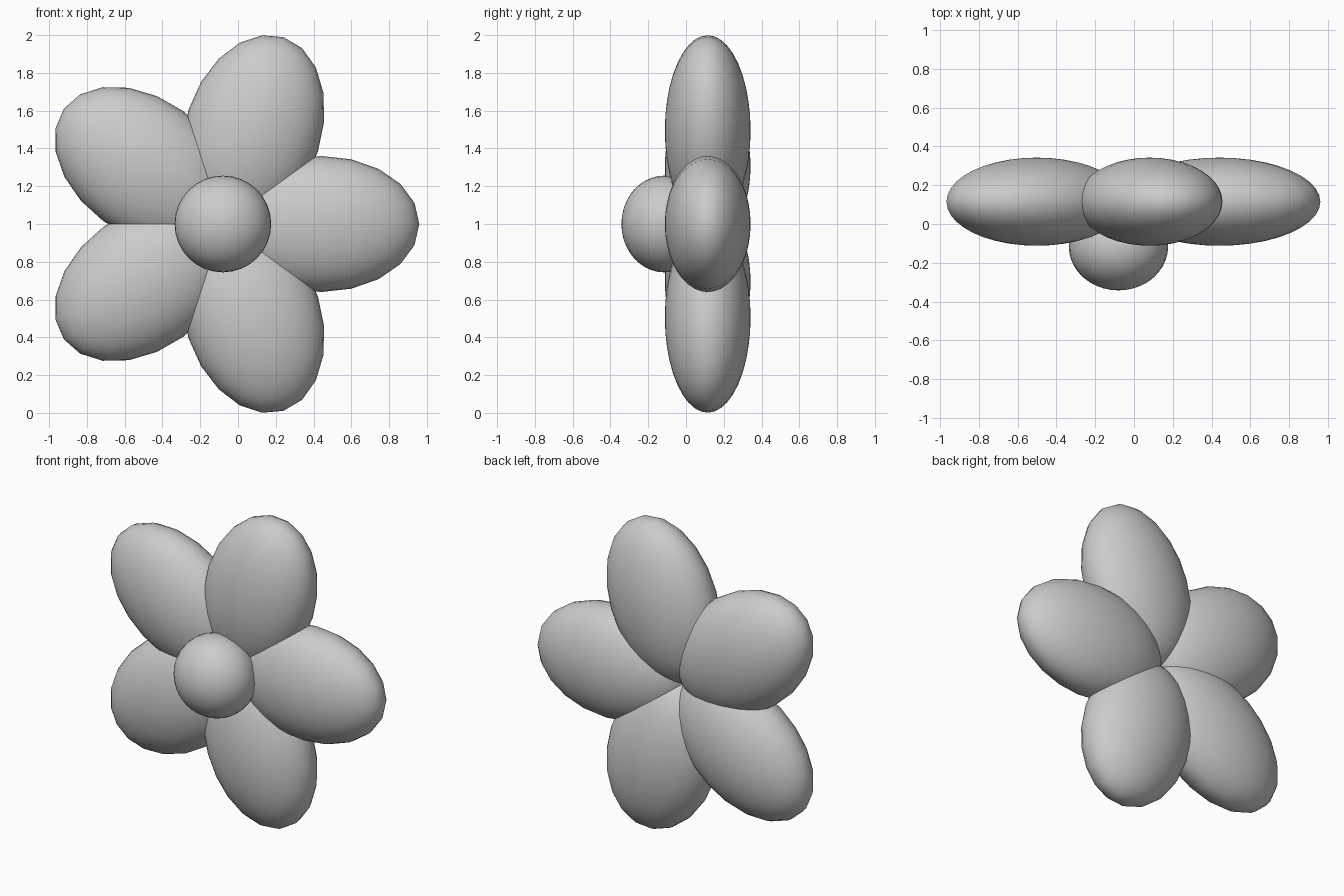
import bpy
import math

if "Cube" in bpy.data.objects:
    bpy.data.objects.remove(bpy.data.objects["Cube"])

# Single flat colour
grey = bpy.data.materials.new("light grey")
grey.diffuse_color = (0.6, 0.6, 0.6, 1.0)
grey.use_nodes = True
grey.node_tree.nodes["Principled BSDF"].inputs["Base Color"].default_value = grey.diffuse_color

HUB_X, HUB_Z = -0.08, 1.0   # middle of the flower
PETALS = 5
LENGTH, WIDTH, DEPTH = 0.52, 0.36, 0.227   # petal half sizes


def ellipsoid(name, centre, radii, turn, segments, rings):
    """Smooth ellipsoid with its poles facing front and back, turned about y."""
    bpy.ops.mesh.primitive_uv_sphere_add(segments=segments, ring_count=rings, radius=1)
    obj = bpy.context.object
    obj.name = name
    # Stand the poles along y, then stretch
    for v in obj.data.vertices:
        x, y, z = v.co
        v.co = (x * radii[0], -z * radii[1], y * radii[2])
    obj.location = centre
    obj.rotation_euler = (0, -turn, 0)
    obj.data.materials.append(grey)
    bpy.ops.object.shade_smooth()
    return obj


# Petals, each reaching from the hub outwards
for i in range(PETALS):
    a = math.tau * i / PETALS
    centre = (HUB_X + LENGTH * math.cos(a), 0.115, HUB_Z + LENGTH * math.sin(a))
    ellipsoid(f"petal_{i + 1}", centre, (LENGTH, DEPTH, WIDTH), a, 20, 20)

# Rounded flower centre in front of the petals
ellipsoid("flower_centre", (HUB_X, -0.115, HUB_Z), (0.256, 0.227, 0.256), 0, 32, 20)
